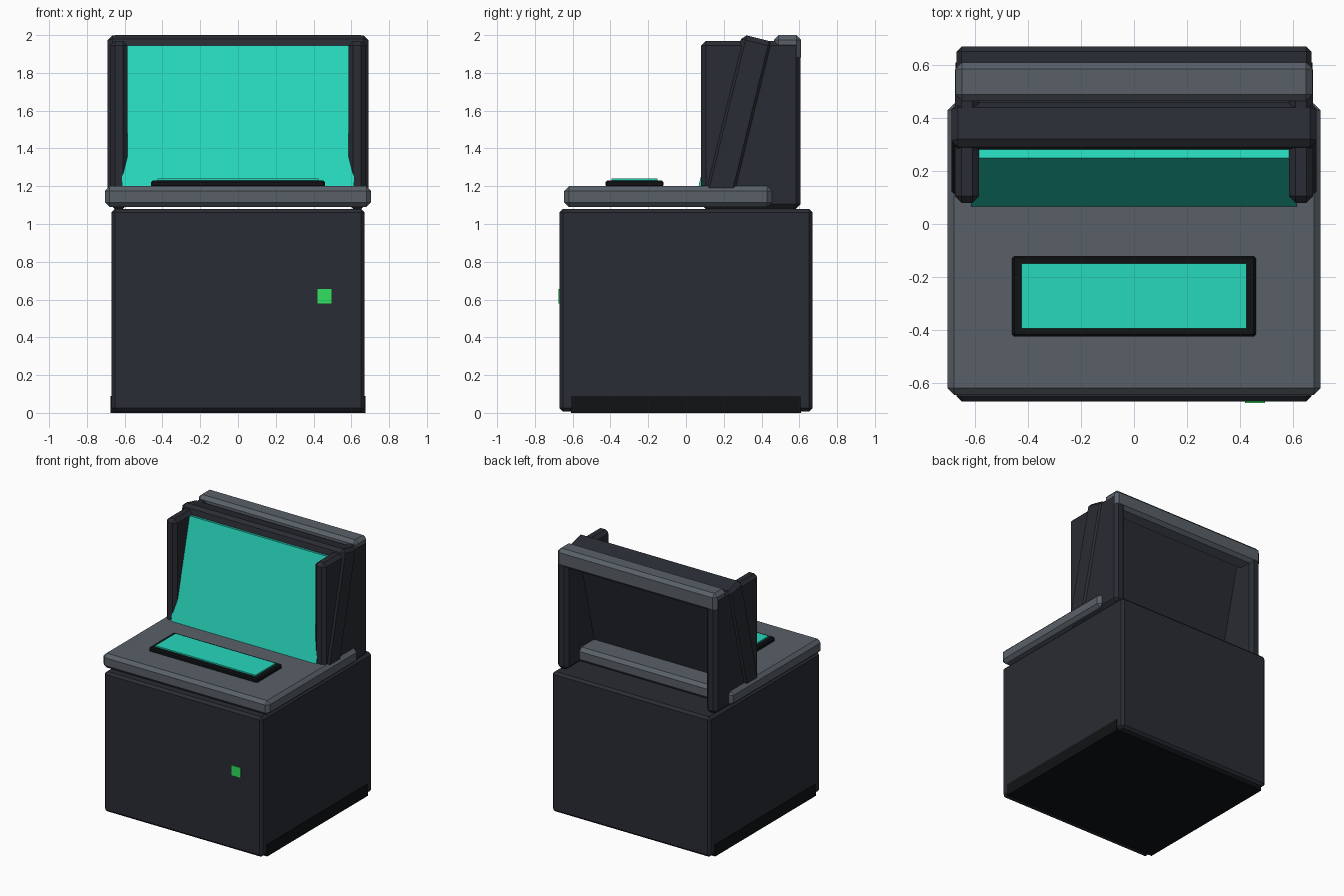
import bpy
from math import sin, cos

if "Cube" in bpy.data.objects:
    bpy.data.objects.remove(bpy.data.objects["Cube"])


def material(name, rgb):
    m = bpy.data.materials.new(name)
    m.diffuse_color = (*rgb, 1)
    m.use_nodes = True
    m.node_tree.nodes["Principled BSDF"].inputs["Base Color"].default_value = m.diffuse_color
    return m


DARK = material("dark_shell", (0.022, 0.025, 0.033))
GREY = material("grey_trim", (0.10, 0.118, 0.138))
BLACK = material("black", (0.005, 0.006, 0.007))
TEAL = material("teal_screen", (0.02, 0.68, 0.50))
GREEN = material("green_light", (0.03, 0.75, 0.11))


def box(name, x, y, z, mat, bevel=0.0, tilt=0.0):
    """Box spanning the given ranges, with chamfered edges."""
    bpy.ops.mesh.primitive_cube_add(size=1)
    ob = bpy.context.object
    ob.name = name
    ob.scale = [r[1] - r[0] for r in (x, y, z)]
    bpy.ops.object.transform_apply(location=False, rotation=False, scale=True)
    ob.location = [(r[0] + r[1]) / 2 for r in (x, y, z)]
    ob.rotation_euler.x = -tilt
    if bevel:
        mod = ob.modifiers.new("chamfer", 'BEVEL')
        mod.width = bevel
        mod.segments = 1
    ob.data.materials.append(mat)
    return ob


# Cabinet, plinth and indicator
box("cabinet", (-.67, .67), (-.67, .67), (.008, 1.08), DARK, .018)
box("plinth", (-.675, .675), (-.61, .61), (0, .09), BLACK)
box("indicator_light", (.42, .495), (-.676, -.66), (.58, .655), GREEN)

# Desk top and its control display
box("desk_top", (-.705, .705), (-.645, .455), (1.09, 1.20), GREY, .025)
box("control_frame", (-.46, .46), (-.425, -.12), (1.195, 1.23), BLACK, .008)
box("control_screen", (-.425, .425), (-.395, -.15), (1.22, 1.24), TEAL)

# Upright side cheeks and rear top bar
for side, name in ((-1, "left_cheek"), (1, "right_cheek")):
    xs = sorted((side * .585, side * .677))
    box(name, xs, (.08, .607), (1.08, 1.97), DARK, .025)
box("rear_top_bar", (-.675, .675), (.465, .61), (1.86, 2.0), GREY, .025)

# Tilted monitor: slab positioned by its upper front corner, screen on its face
T = .24
CORNER = (.297, 2.004)


def tilted(name, half_w, depth0, depth1, drop0, drop1, mat, bevel=0):
    ob = box(name, (-half_w, half_w), (depth0, depth1), (-drop1, -drop0), mat, bevel, T)
    d, h = (depth0 + depth1) / 2, -(drop0 + drop1) / 2
    ob.location = (0, CORNER[0] + d * cos(T) + h * sin(T),
                   CORNER[1] - d * sin(T) + h * cos(T))


tilted("monitor_housing", .69, 0, .172, 0, .88, DARK, .025)
tilted("monitor_screen", .615, -.033, .01, .068, .86, TEAL)
